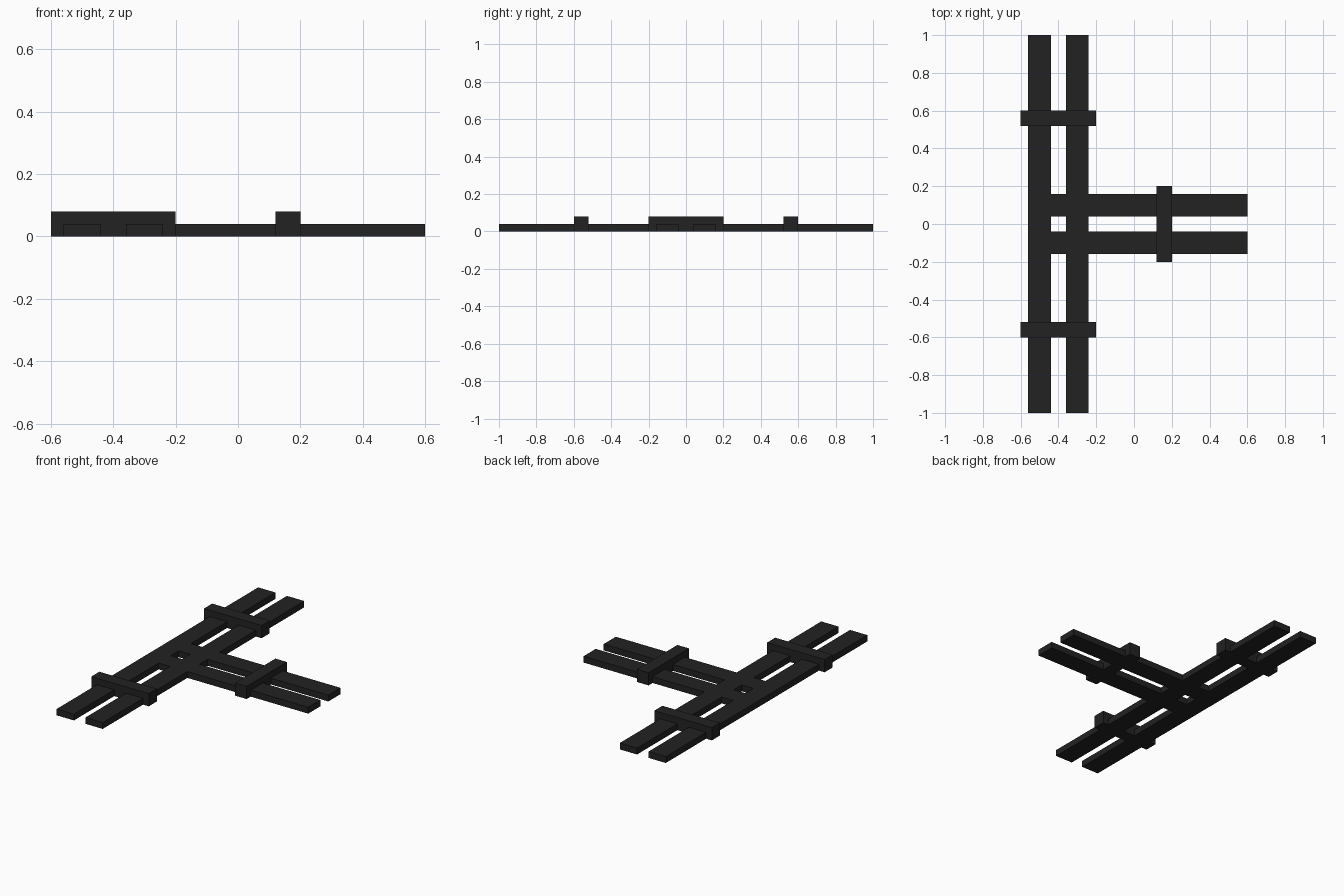
import bpy

cube = bpy.data.objects.get("Cube")
if cube:
    bpy.data.objects.remove(cube, do_unlink=True)

# Single dark colour
dark = bpy.data.materials.new("charcoal")
dark.use_nodes = True
colour = (0.016, 0.016, 0.016, 1)
dark.diffuse_color = colour
bsdf = dark.node_tree.nodes["Principled BSDF"]
bsdf.inputs["Base Color"].default_value = colour
bsdf.inputs["Roughness"].default_value = 0.8

RAIL_H, TIE_H = 0.04, 0.08


def box(name, x0, x1, y0, y1, height):
    """Flat-sided block standing on the ground."""
    bpy.ops.mesh.primitive_cube_add(
        size=1, location=((x0 + x1) / 2, (y0 + y1) / 2, height / 2))
    ob = bpy.context.object
    ob.name = name
    ob.scale = (x1 - x0, y1 - y0, height)
    bpy.ops.object.transform_apply(location=False, rotation=False, scale=True)
    ob.data.materials.append(dark)


# Long main rails
box("main_rail_right", -0.56, -0.44, -1, 1, RAIL_H)
box("main_rail_left", -0.36, -0.24, -1, 1, RAIL_H)

# Branch rails and main cross ties, mirrored front to back
for side, s in (("front", -1), ("back", 1)):
    y0, y1 = sorted((0.04 * s, 0.16 * s))
    box(f"branch_rail_{side}", -0.44, 0.6, y0, y1, RAIL_H)
    y0, y1 = sorted((0.52 * s, 0.60 * s))
    box(f"main_tie_{side}", -0.6, -0.2, y0, y1, TIE_H)

# Cross tie over the branch
box("branch_tie", 0.12, 0.20, -0.2, 0.2, TIE_H)
